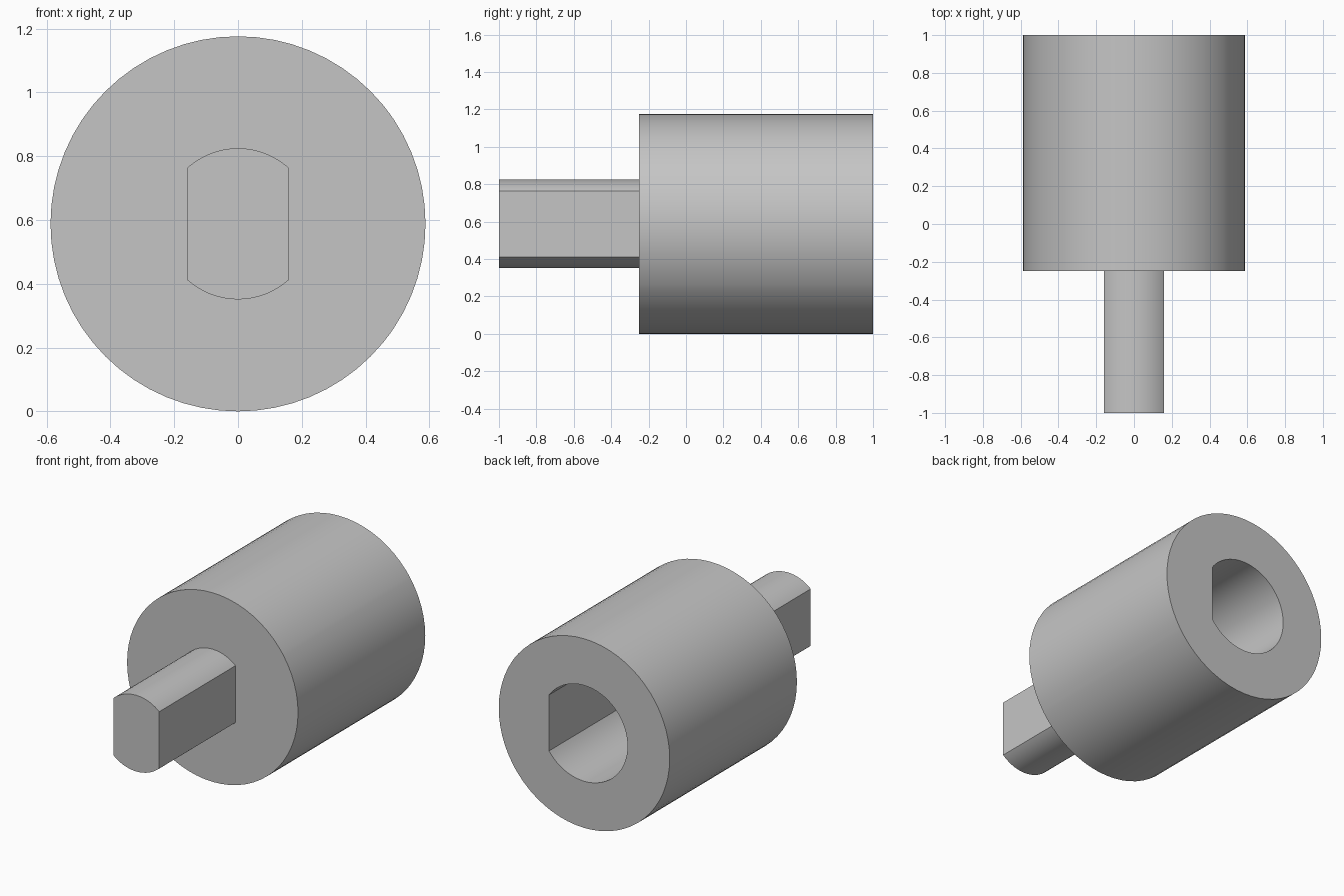
import bpy, bmesh, math

cube = bpy.data.objects.get("Cube")
if cube:
    bpy.data.objects.remove(cube, do_unlink=True)

AXIS_Z = 0.588      # height of the common axis, equal to the body radius
SEGMENTS = 64

steel = bpy.data.materials.new("grey steel")
steel.use_nodes = True
grey = (0.56, 0.56, 0.56, 1)
steel.diffuse_color = grey
steel.node_tree.nodes["Principled BSDF"].inputs["Base Color"].default_value = grey


def angle_list(corners):
    """Evenly spaced angles plus the exact corners of the flats."""
    even = [math.tau * i / SEGMENTS for i in range(SEGMENTS)]
    kept = [a for a in even if all(abs(a - c) > 0.02 for c in corners)]
    return sorted(kept + corners)


def section(angles, radius, flat_right=None, flat_left=None):
    """Circle around the axis, cut by a flat on either side."""
    points = []
    for a in angles:
        r, c = radius, math.cos(a)
        if flat_right and c > 0:
            r = min(r, flat_right / c)
        if flat_left and c < 0:
            r = min(r, flat_left / -c)
        points.append((r * c, AXIS_Z + r * math.sin(a)))
    return points


def loft(name, stations, cap_last=True):
    """Skin a series of (y, section) loops; the first loop is always capped."""
    bm = bmesh.new()
    loops = [[bm.verts.new((x, y, z)) for x, z in pts] for y, pts in stations]
    n = len(loops[0])
    for a, b in zip(loops, loops[1:]):
        for i in range(n):
            j = (i + 1) % n
            bm.faces.new((a[i], a[j], b[j], b[i]))
    bm.faces.new(loops[0][::-1])
    if cap_last:
        bm.faces.new(loops[-1])
    bmesh.ops.recalc_face_normals(bm, faces=bm.faces)
    mesh = bpy.data.meshes.new(name)
    bm.to_mesh(mesh)
    bm.free()
    mesh.materials.append(steel)
    obj = bpy.data.objects.new(name, mesh)
    bpy.context.collection.objects.link(obj)
    bpy.ops.object.select_all(action="DESELECT")
    obj.select_set(True)
    bpy.context.view_layer.objects.active = obj
    bpy.ops.object.shade_smooth_by_angle(angle=math.radians(25))
    return obj


# Round body with a blind D-shaped socket in the back
hole_radius, hole_flat = 0.298, 0.242
corner = math.acos(hole_flat / hole_radius)
angles = angle_list([corner, math.tau - corner])
outer = section(angles, AXIS_Z)
socket = section(angles, hole_radius, flat_right=hole_flat)
loft("socket_body", [(-0.25, outer), (1, outer), (1, socket), (0.25, socket)])

# Drive shaft with two flats, seated on the front of the body
shaft_radius, shaft_flat = 0.237, 0.158
corner = math.acos(shaft_flat / shaft_radius)
angles = angle_list([corner, math.pi - corner, math.pi + corner, math.tau - corner])
shaft = section(angles, shaft_radius, shaft_flat, shaft_flat)
loft("drive_shaft", [(-1, shaft), (-0.25, shaft)], cap_last=True)
